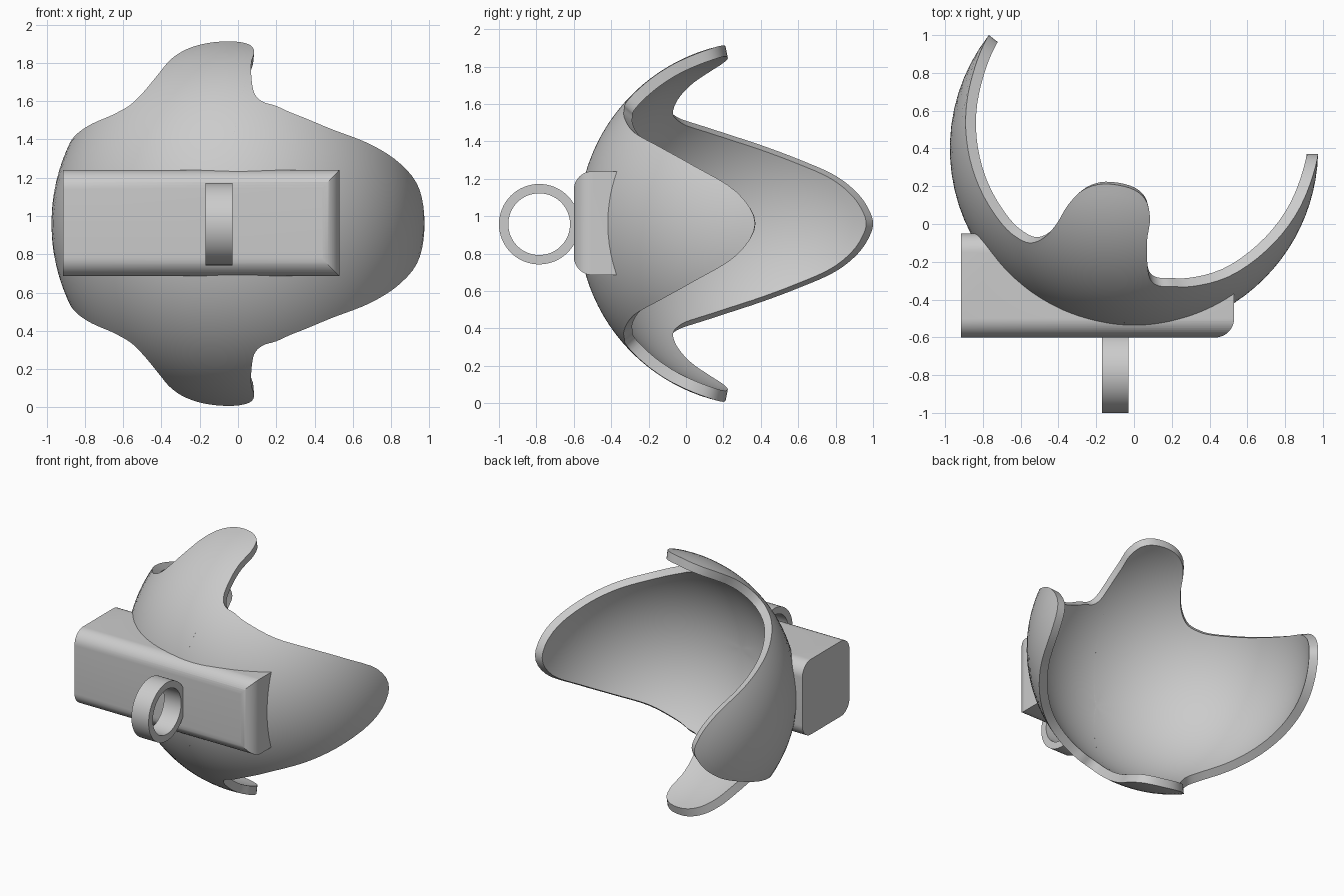
import bpy, bmesh
from math import pi, sin, cos, radians
from mathutils import Vector

cube = bpy.data.objects.get("Cube")
if cube:
    bpy.data.objects.remove(cube, do_unlink=True)

CENTRE = Vector((0, 0.4, 0.96))
OUTER, INNER = 0.975, 0.915

grey = bpy.data.materials.new("plain_grey")
grey.use_nodes = True
grey.diffuse_color = (0.6, 0.6, 0.6, 1)
grey.node_tree.nodes["Principled BSDF"].inputs["Base Color"].default_value = (0.6, 0.6, 0.6, 1)


def add_object(name, bm):
    bmesh.ops.recalc_face_normals(bm, faces=bm.faces)
    mesh = bpy.data.meshes.new(name)
    bm.to_mesh(mesh)
    bm.free()
    obj = bpy.data.objects.new(name, mesh)
    bpy.context.collection.objects.link(obj)
    mesh.materials.append(grey)
    return obj


def activate(obj):
    bpy.ops.object.select_all(action='DESELECT')
    obj.select_set(True)
    bpy.context.view_layer.objects.active = obj


def smooth(obj, angle=35):
    activate(obj)
    bpy.ops.object.shade_smooth_by_angle(angle=radians(angle))


def boolean(obj, cutter, operation):
    cutter.hide_render = True
    mod = obj.modifiers.new("cut", 'BOOLEAN')
    mod.operation, mod.object, mod.solver = operation, cutter, 'EXACT'
    activate(obj)
    bpy.ops.object.modifier_apply(modifier=mod.name)
    bpy.data.objects.remove(cutter, do_unlink=True)


def rounded_rect(a0, a1, b0, b1, radii, steps=12):
    """Outline with one radius per corner, counter-clockwise from (a0, b0)."""
    corners = [(a0, b0, 1, 1), (a1, b0, -1, 1), (a1, b1, -1, -1), (a0, b1, 1, -1)]
    pts = []
    for i, ((a, b, sa, sb), r) in enumerate(zip(corners, radii)):
        if r == 0:
            pts.append((a, b))
            continue
        for k in range(steps + 1):
            t = pi + (i + k / steps) * pi / 2
            pts.append((a + sa * r + r * cos(t), b + sb * r + r * sin(t)))
    return pts


def prism(name, outline, place, start, end):
    bm = bmesh.new()
    face = bm.faces.new([bm.verts.new(place(a, b, start)) for a, b in outline])
    side = bmesh.ops.extrude_face_region(bm, geom=[face])["geom"]
    shift = Vector(place(0, 0, end)) - Vector(place(0, 0, start))
    bmesh.ops.translate(bm, verts=[g for g in side if isinstance(g, bmesh.types.BMVert)], vec=shift)
    return add_object(name, bm)


# Upper half of the lobed rim, as directions from the sphere centre
half = [(.97, -.03, 0), (.95, -.13, .17), (.85, -.36, .31), (.7, -.54, .41), (.5, -.68, .49),
        (.3, -.73, .57), (.2, -.73, .615), (.13, -.73, .64), (.085, -.69, .68), (.07, -.6, .765),
        (.07, -.48, .845), (.085, -.37, .9), (.06, -.27, .935), (-.02, -.21, .95),
        (-.16, -.187, .94), (-.27, -.22, .91), (-.35, -.3, .86), (-.41, -.4, .785),
        (-.48, -.475, .705), (-.55, -.5, .63), (-.62, -.47, .585), (-.7, -.4, .55),
        (-.82, -.2, .485), (-.88, 0, .42), (-.89, .2, .345), (-.85, .4, .255),
        (-.81, .52, .16), (-.78, .58, .07), (-.768, .6, 0)]
control = [Vector(p) for p in half]
control += [Vector((p.x, p.y, -p.z)) for p in control[-2:0:-1]]


def closed_spline(pts, steps):
    out, n = [], len(pts)
    for i in range(n):
        p0, p1, p2, p3 = (pts[(i + k) % n] for k in (-1, 0, 1, 2))
        for s in range(steps):
            t = s / steps
            p = (2 * p1 + (p2 - p0) * t + (2 * p0 - 5 * p1 + 4 * p2 - p3) * t ** 2
                 + (3 * p1 - p0 - 3 * p2 + p3) * t ** 3) / 2
            out.append(p.normalized())
    return out


# Lobed spherical shell: arcs fan out from a front pole to the rim, inside and out
rim = closed_spline(control, 4)
pole = Vector((-.1, -.97, 0)).normalized()
RINGS = 24
bm = bmesh.new()
edges = []
for radius in (OUTER, INNER):
    tip = bm.verts.new(CENTRE + pole * radius)
    previous = None
    for k in range(1, RINGS + 1):
        ring = []
        for d in rim:
            angle = pole.angle(d)
            t = k / RINGS
            arc = (pole * sin((1 - t) * angle) + d * sin(t * angle)) / sin(angle)
            ring.append(bm.verts.new(CENTRE + arc * radius))
        for i in range(len(ring)):
            j = (i + 1) % len(ring)
            if previous:
                bm.faces.new((previous[i], previous[j], ring[j], ring[i]))
            else:
                bm.faces.new((tip, ring[j], ring[i]))
        previous = ring
    edges.append(previous)
outer_rim, inner_rim = edges
for i in range(len(rim)):
    j = (i + 1) % len(rim)
    bm.faces.new((outer_rim[i], outer_rim[j], inner_rim[j], inner_rim[i]))
smooth(add_object("lobed_shell", bm))

# Front bar: rounded along its length and at one end, hollowed to fit the shell
bar = prism("front_bar", rounded_rect(-.6, -.05, .685, 1.24, [.1] * 4),
            lambda a, b, c: (c, a, b), -.915, .7)
end_shape = prism("bar_end_cutter", rounded_rect(-1.2, .53, -.6005, .3, [0, .1, 0, 0]),
                  lambda a, b, c: (a, b, c), .4, 1.5)
boolean(bar, end_shape, 'INTERSECT')
bm = bmesh.new()
bmesh.ops.create_uvsphere(bm, u_segments=96, v_segments=64, radius=.95)
bmesh.ops.translate(bm, verts=bm.verts, vec=CENTRE)
boolean(bar, add_object("shell_cutter", bm), 'DIFFERENCE')
smooth(bar, 30)

# Ring standing off the front of the bar
SEGMENTS = 64
bm = bmesh.new()
loops = []
for x, r in ((-.17, .215), (-.03, .215), (-.03, .165), (-.17, .165)):
    loops.append([bm.verts.new((x, -.785 + r * cos(2 * pi * i / SEGMENTS),
                                .957 + r * sin(2 * pi * i / SEGMENTS))) for i in range(SEGMENTS)])
for a, b in zip(loops, loops[1:] + loops[:1]):
    for i in range(SEGMENTS):
        j = (i + 1) % SEGMENTS
        bm.faces.new((a[i], a[j], b[j], b[i]))
smooth(add_object("front_ring", bm))
